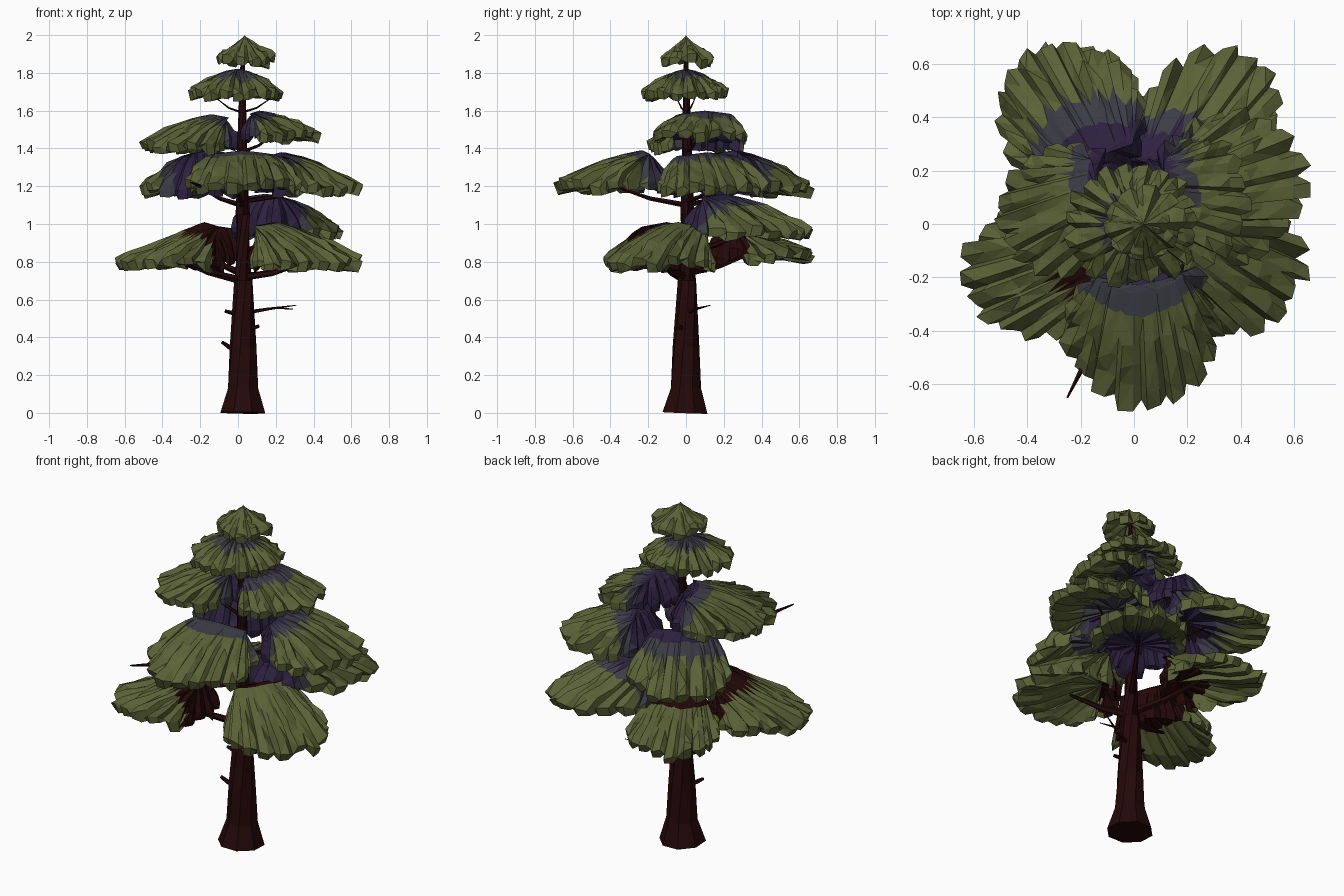
import bpy, bmesh, random
from math import sin, cos, pi, radians, hypot
from mathutils import Vector

random.seed(7)
if "Cube" in bpy.data.objects:
    bpy.data.objects.remove(bpy.data.objects["Cube"], do_unlink=True)


def make_material(name, colour):
    mat = bpy.data.materials.new(name)
    mat.use_nodes = True
    rgba = (*colour, 1)
    mat.diffuse_color = rgba
    mat.node_tree.nodes["Principled BSDF"].inputs["Base Color"].default_value = rgba
    return mat


green = make_material("leaf green", (0.104, 0.122, 0.037))
slate = make_material("slate grey", (0.045, 0.045, 0.06))
purple = make_material("dusk purple", (0.027, 0.016, 0.052))
bark = make_material("dark bark", (0.018, 0.0025, 0.0025))
TRUNK = Vector((0.02, 0, 0))


def finish(bm, name, materials):
    bmesh.ops.recalc_face_normals(bm, faces=bm.faces)
    mesh = bpy.data.meshes.new(name)
    bm.to_mesh(mesh)
    bm.free()
    for mat in materials:
        mesh.materials.append(mat)
    obj = bpy.data.objects.new(name, mesh)
    bpy.context.collection.objects.link(obj)


def bridge(bm, low, high):
    count = len(low)
    for i in range(count):
        j = (i + 1) % count
        bm.faces.new((low[i], low[j], high[j], high[i]))


def tube(name, points, radii, sides=5):
    """Tapering faceted limb along a path."""
    bm = bmesh.new()
    path = [Vector(p) for p in points]
    rings = []
    for k, (p, r) in enumerate(zip(path, radii)):
        way = path[min(k + 1, len(path) - 1)] - path[max(k - 1, 0)]
        turn = way.to_track_quat("Z", "Y")
        rings.append([bm.verts.new(p + turn @ Vector((r * cos(2 * pi * i / sides),
                      r * sin(2 * pi * i / sides), 0))) for i in range(sides)])
    for low, high in zip(rings, rings[1:]):
        bridge(bm, low, high)
    bm.faces.new(rings[0])
    bm.faces.new(rings[-1])
    finish(bm, name, [bark])


def foliage(name, centre, heading, along, across, low, top, inner=0.0, outer=0.0,
            lean=0.5, ridge=0.5, power=1.5, fingers=17, core=purple):
    """Leaf pad draped from a curved ridge, fringed with blunt fingers;
    inner bands are crescents around the trunk side."""
    bm = bmesh.new()
    mid = Vector((*centre, 0))
    ahead = Vector((cos(radians(heading)), sin(radians(heading)), 0))
    side = Vector((-ahead.y, ahead.x, 0))
    peak = mid - ahead * along * lean
    lip = low + min(0.055, 0.3 * (top - low))

    # Each finger is two tip spokes followed by a notch spoke
    spokes = []
    for f in range(fingers):
        reach = random.uniform(0.9, 1.04)
        droop = random.uniform(-0.015, 0.025)
        shift = random.uniform(-0.12, 0.12)
        for part, scale in ((0.0, reach), (0.5, reach * random.uniform(0.93, 1)), (0.78, 0.84)):
            a = 2 * pi * (f + part + shift) / fingers
            rim = mid + ahead * along * cos(a) * scale + side * across * sin(a) * scale
            start = peak + side * across * ridge * sin(a) - ahead * along * 0.3 * ridge * sin(a) ** 2
            spokes.append((start, rim, droop, part == 0.78))

    # Upper slope, in rings from ridge to fringe
    rings = []
    for t in (0.06, 0.25, 0.45, 0.65, 0.84, 1.0):
        ring = []
        for start, rim, droop, notch in spokes:
            p = start.lerp(rim, t * random.uniform(0.92, 1.08) if t < 1 else t)
            sag = (start - peak).length * 0.12
            p.z = top - sag - (top - sag - lip) * t ** power + droop * t
            p.z += random.uniform(-0.014, 0.014) * t - (0.02 * t ** 3 if notch else 0)
            ring.append(bm.verts.new(p))
        rings.append(ring)

    # Hanging rim and hollow underside
    for t, height in ((0.95, low), (0.7, low + 0.3 * (lip - low)), (0.35, low + 0.35 * (top - low))):
        ring = []
        for start, rim, droop, notch in spokes:
            p = start.lerp(rim, t)
            p.z = height + droop + random.uniform(0, 0.015) + (0.015 if notch else 0)
            ring.append(bm.verts.new(p))
        rings.append(ring)

    for first, second in zip(rings, rings[1:]):
        bridge(bm, first, second)
    crown = bm.verts.new(peak + Vector((0, 0, top)))
    hollow = bm.verts.new(peak + Vector((0, 0, low + 0.45 * (top - low))))
    for ring, tip in ((rings[0], crown), (rings[-1], hollow)):
        for i, v in enumerate(ring):
            bm.faces.new((v, ring[(i + 1) % len(ring)], tip))
    bmesh.ops.triangulate(bm, faces=bm.faces)

    for face in bm.faces:
        offset = face.calc_center_median() - peak
        u, v = offset.dot(ahead) / along, offset.dot(side) / across
        band = u + 0.65 * v * v if ridge else hypot(u, v)
        face.material_index = 2 if band < inner else 1 if band < outer else 0
    finish(bm, name, [green, slate, core])


# Trunk with flared foot
tube("trunk", [(0.025, -0.005, 0), (0.027, 0, 0.13), (0.027, 0, 0.35), (0.028, 0.005, 0.7),
               (0.025, 0.008, 1.05), (0.022, 0.005, 1.4), (0.025, 0, 1.9)],
     [0.128, 0.086, 0.072, 0.05, 0.038, 0.027, 0.012], 8)

# Lowest tier, bare bark near the trunk
foliage("low_right_foliage", (-0.36, -0.17), 200, 0.30, 0.28, 0.75, 1.01, 0.5,
        lean=0.65, power=1.1, core=bark)
foliage("low_left_foliage", (0.35, -0.14), -32, 0.31, 0.29, 0.75, 1.01, 0.1,
        lean=0.6, power=1.4, core=bark)
foliage("low_back_foliage", (-0.20, 0.40), 116, 0.31, 0.26, 0.79, 0.99, 0.35,
        lean=0.6, power=1.2, core=bark)

# Second tier
foliage("second_back_foliage", (0.25, 0.34), 54, 0.39, 0.27, 0.92, 1.16, 0.42, 0.64, lean=0.45)

# Third tier
foliage("third_front_foliage", (0.03, -0.39), -88, 0.32, 0.31, 1.16, 1.39, 0.0, 0.36)
foliage("third_left_foliage", (0.37, 0.15), 14, 0.29, 0.30, 1.14, 1.38, 0.18, 0.45)
foliage("third_back_foliage", (-0.24, 0.39), 122, 0.33, 0.29, 1.14, 1.39, 0.38, 0.72)

# Fourth tier
foliage("fourth_left_foliage", (0.22, 0.08), -10, 0.22, 0.27, 1.43, 1.6, 0.2, 0.55)
foliage("fourth_right_foliage", (-0.26, 0.05), 205, 0.28, 0.25, 1.37, 1.58, 0.1, 0.42)

# Crown
foliage("upper_foliage", (0, 0), 0, 0.26, 0.25, 1.65, 1.82, 0, 0.5, lean=0, ridge=0, fingers=19)
foliage("top_foliage", (0.035, 0), 0, 0.16, 0.15, 1.83, 2.0, lean=0, ridge=0, power=0.8,
        fingers=10)

# Limbs carrying the pads: tip position and height where they leave the trunk
limbs = {
    "low_right_limb": ((-0.34, -0.16, 0.82), 0.70),
    "low_left_limb": ((0.34, -0.13, 0.79), 0.72),
    "low_back_limb": ((-0.17, 0.36, 0.85), 0.74),
    "second_back_limb": ((0.25, 0.34, 0.98), 0.84),
    "third_front_limb": ((0.0, -0.38, 1.2), 1.1),
    "third_left_limb": ((0.38, 0.15, 1.2), 1.12),
    "third_back_limb": ((-0.21, 0.36, 1.2), 1.1),
    "fourth_left_limb": ((0.2, 0.08, 1.48), 1.38),
    "fourth_right_limb": ((-0.25, 0.04, 1.43), 1.34),
    "upper_left_limb": ((0.18, 0.05, 1.67), 1.59),
    "upper_right_limb": ((-0.12, -0.05, 1.67), 1.59),
}
for name, (tip, start) in limbs.items():
    root = TRUNK + Vector((0, 0, start))
    tip = Vector(tip)
    bend = root.lerp(tip, 0.5) - Vector((0, 0, 0.015))
    thick = 0.018 * (1.9 - start) + 0.001
    tube(name, [root, bend, tip], [thick, thick * 0.75, thick * 0.35])

# Dead twigs and stubs
tube("front_twig", [(-0.12, -0.36, 1.19), (-0.2, -0.55, 1.2), (-0.25, -0.65, 1.22)],
     [0.014, 0.01, 0.004])
tube("side_twig", [(0.04, 0.01, 0.53), (0.16, 0.05, 0.55), (0.31, 0.13, 0.57)],
     [0.012, 0.008, 0.002])
tube("side_twig_fork", [(0.2, 0.07, 0.555), (0.29, 0.06, 0.55)], [0.006, 0.002])
tube("low_stub", [(0, -0.01, 0.33), (-0.05, -0.03, 0.35), (-0.085, -0.04, 0.375)],
     [0.017, 0.013, 0.009])
tube("middle_stub", [(0.05, -0.01, 0.44), (0.11, -0.04, 0.46)], [0.014, 0.009])
tube("high_stub", [(0, 0, 0.52), (-0.07, 0.0, 0.54)], [0.014, 0.009])
